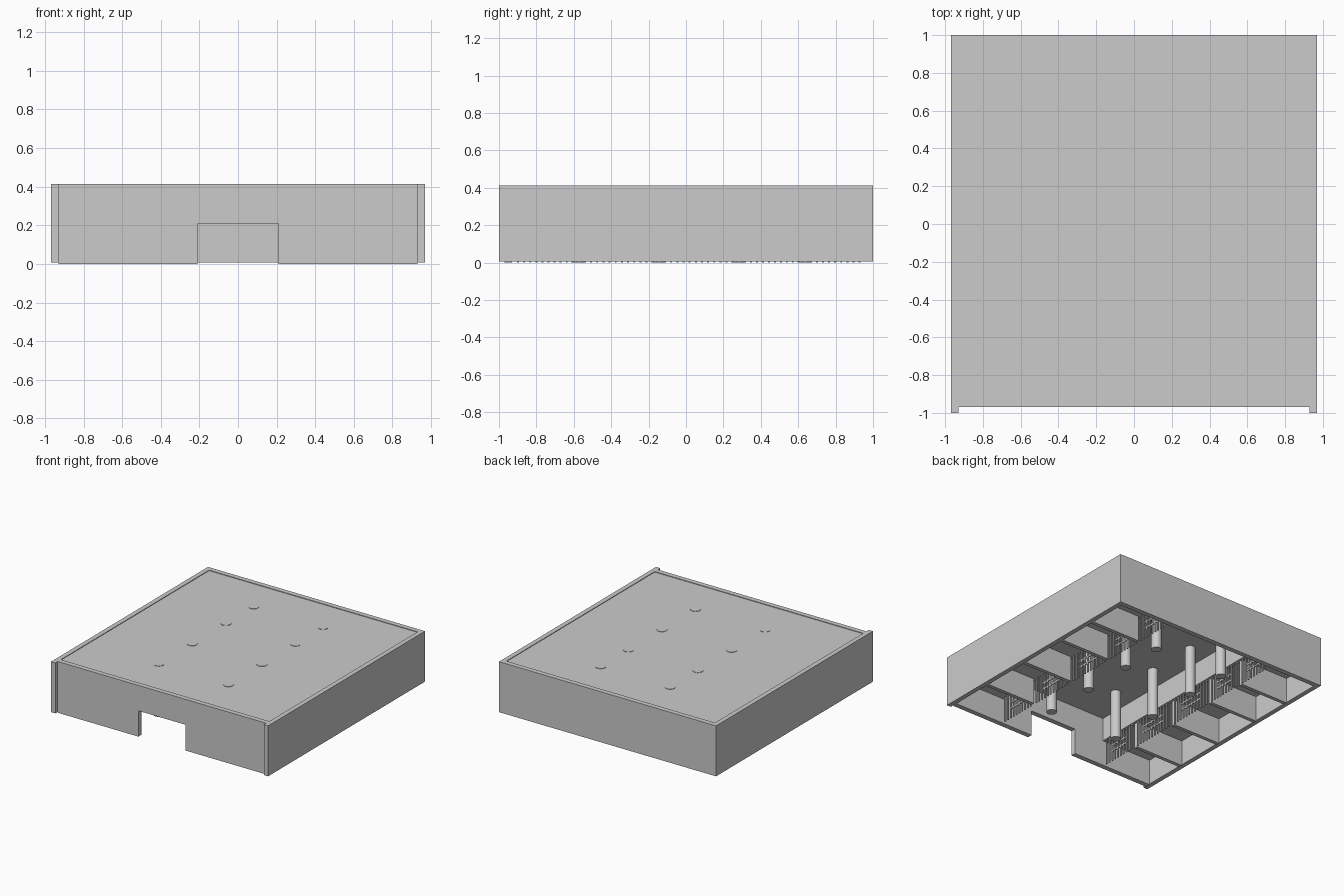
import bpy, bmesh
from mathutils import Matrix, Vector

if "Cube" in bpy.data.objects:
    bpy.data.objects.remove(bpy.data.objects["Cube"])


def boxes(name, items):
    """One object from boxes given as (x0, x1, y0, y1, z0, z1)."""
    bm = bmesh.new()
    for x0, x1, y0, y1, z0, z1 in items:
        size = Vector((abs(x1 - x0), abs(y1 - y0), abs(z1 - z0), 1))
        mat = Matrix.Translation(((x0 + x1) / 2, (y0 + y1) / 2, (z0 + z1) / 2)) @ Matrix.Diagonal(size)
        bmesh.ops.create_cube(bm, size=1, matrix=mat)
    mesh = bpy.data.meshes.new(name)
    bm.to_mesh(mesh)
    bm.free()
    obj = bpy.data.objects.new(name, mesh)
    bpy.context.collection.objects.link(obj)
    return obj


X, XI = 0.968, 0.93        # outer and inner face of the side walls
TOP, MID = 0.413, 0.208    # wall top, storey height
FRONT = 0.5                # cell front distance from the centre line
BAYS = [-0.573, -0.145, 0.283, 0.635]

# Outer shell
boxes("back_wall", [(-XI, XI, 0.96, 1, 0.006, TOP)])
boxes("front_wall_upper", [(-XI, XI, -0.97, -0.93, MID, TOP)])
boxes("roof", [(-XI, XI, -0.93, 0.96, 0.398, 0.408)])

edges = [-0.93] + BAYS + [0.96]
for s, side in ((-1, "left"), (1, "right")):
    boxes(side + "_wall", [(s * XI, s * X, -1, 1, 0.006, TOP)])
    boxes(side + "_front_wall_lower", [(s * 0.21, s * XI, -0.97, -0.93, 0, MID)])
    # Cell dividers, ceiling and the wall above the cells
    boxes(side + "_cell_dividers",
          [(s * FRONT, s * XI, y - 0.015, y + 0.015, 0, MID) for y in BAYS])
    boxes(side + "_cell_ceiling", [(s * FRONT, s * XI, -0.93, 0.96, MID, MID + 0.012)])
    boxes(side + "_gallery_wall", [(s * (FRONT - 0.02), s * FRONT, -0.93, 0.96, MID, 0.398)])
    # Barred cell fronts with a door lock rail pair
    bars = []
    a, b = FRONT - 0.015, FRONT - 0.005
    for y0, y1 in zip(edges, edges[1:]):
        n = round((y1 - y0) / 0.032)
        for i in range(1, n):
            y = y0 + (y1 - y0) * i / n
            bars.append((s * a, s * b, y - 0.005, y + 0.005, 0, MID))
        mid, w = (y0 + y1) / 2, (y1 - y0) / 4
        for z in (0.075, 0.125):
            bars.append((s * a, s * b, mid - w, mid + w, z, z + 0.012))
    boxes(side + "_cell_bars", bars)

# Round columns
for cx, side in ((-0.305, "left"), (0.316, "right")):
    for i, y in enumerate(BAYS):
        bpy.ops.mesh.primitive_cylinder_add(vertices=32, radius=0.039, depth=0.411,
                                            location=(cx, y, 0.2055))
        bpy.context.object.name = f"{side}_column_{i + 1}"
        bpy.ops.object.shade_smooth_by_angle()
